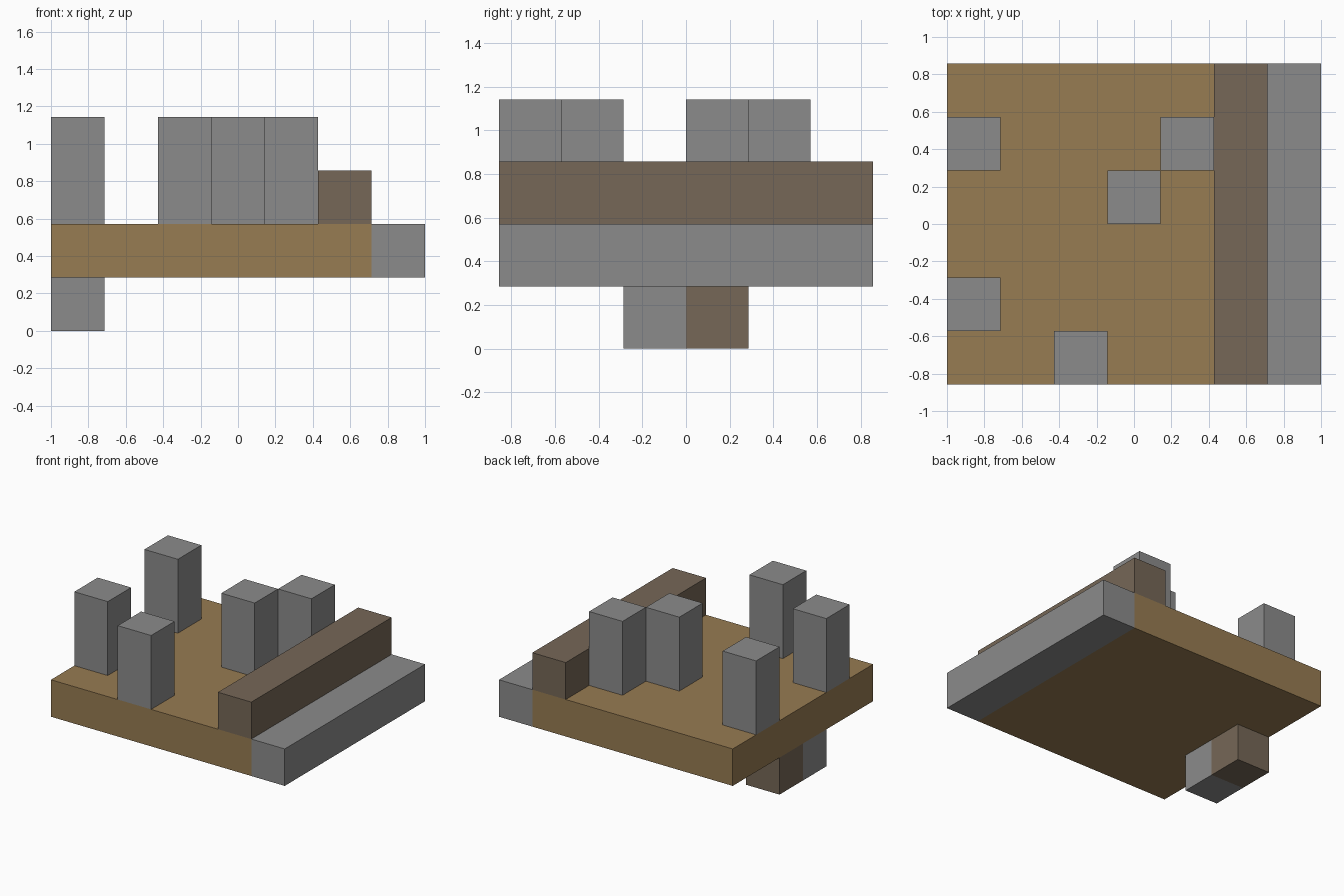
import bpy

old = bpy.data.objects.get("Cube")
if old:
    bpy.data.objects.remove(old, do_unlink=True)

U = 2 / 7            # edge length of one block
NX, NY = 7, 6        # footprint in blocks


def make_material(name, rgb):
    mat = bpy.data.materials.new(name)
    mat.use_nodes = True
    colour = (*rgb, 1)
    mat.diffuse_color = colour
    mat.node_tree.nodes["Principled BSDF"].inputs["Base Color"].default_value = colour
    return mat


stone = make_material("stone grey", (0.26, 0.26, 0.26))
tan = make_material("tan wood", (0.31, 0.20, 0.084))
bark = make_material("dark brown wood", (0.18, 0.136, 0.095))


def block(name, corner, size, mat):
    """Box placed by its lowest corner and size, both in whole blocks."""
    centre = [c + s / 2 for c, s in zip(corner, size)]
    location = ((centre[0] - NX / 2) * U, (centre[1] - NY / 2) * U, centre[2] * U)
    bpy.ops.mesh.primitive_cube_add(size=1, location=location)
    obj = bpy.context.object
    obj.name = name
    obj.scale = [s * U for s in size]
    bpy.ops.object.transform_apply(location=False, rotation=False, scale=True)
    obj.data.materials.append(mat)


# Floor slab, with a stone kerb along its left side
block("floor", (0, 0, 1), (6, NY, 1), tan)
block("kerb", (6, 0, 1), (1, NY, 1), stone)

# Raised beam beside the kerb
block("beam", (5, 0, 2), (1, NY, 1), bark)

# Standing pillars
for i, (x, y) in enumerate([(0, 1), (0, 4), (2, 0), (3, 3), (4, 4)], 1):
    block(f"pillar_{i}", (x, y, 2), (1, 1, 2), stone)

# Feet under the right edge
block("stone_foot", (0, 2, 0), (1, 1, 1), stone)
block("wood_foot", (0, 3, 0), (1, 1, 1), bark)
